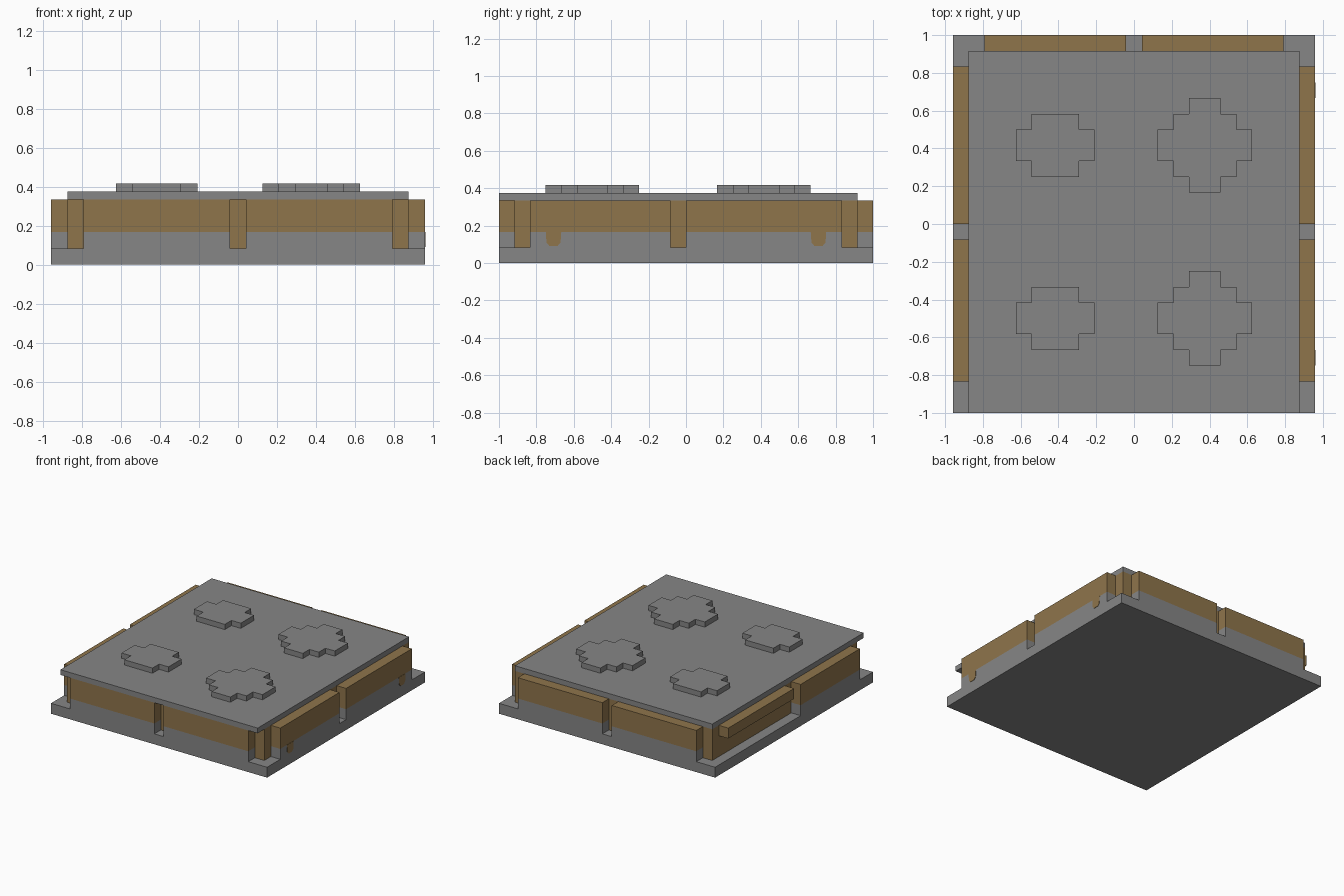
import bpy, bmesh

if "Cube" in bpy.data.objects:
    bpy.data.objects.remove(bpy.data.objects["Cube"])

U = 1 / 12  # one grid step of the model


def material(name, rgb):
    m = bpy.data.materials.new(name)
    m.diffuse_color = (*rgb, 1)
    m.use_nodes = True
    m.node_tree.nodes["Principled BSDF"].inputs["Base Color"].default_value = m.diffuse_color
    return m


GREY = material("stone grey", (0.238, 0.238, 0.238))
BROWN = material("earth brown", (0.275, 0.178, 0.071))


def finish(name, bm, mats):
    bmesh.ops.recalc_face_normals(bm, faces=bm.faces)
    me = bpy.data.meshes.new(name)
    bm.to_mesh(me)
    bm.free()
    for m in mats:
        me.materials.append(m)
    ob = bpy.data.objects.new(name, me)
    bpy.context.collection.objects.link(ob)
    return ob


def box(name, x, y, z, mats, split=None):
    """Box from ranges in grid steps; below 'split' it takes the second material."""
    bm = bmesh.new()
    bmesh.ops.create_cube(bm, size=1)
    for v in bm.verts:
        v.co = [(r[0] if c < 0 else r[1]) * U for c, r in zip(v.co, (x, y, z))]
    if split is not None:
        bmesh.ops.bisect_plane(bm, geom=bm.verts[:] + bm.edges[:] + bm.faces[:],
                               plane_co=(0, 0, split * U), plane_no=(0, 0, 1))
        for f in bm.faces:
            f.material_index = int(f.calc_center_median().z < split * U)
    return finish(name, bm, mats)


def prism(name, points, offset, mat):
    """Extrude a flat outline (3D points in grid steps) by an offset."""
    bm = bmesh.new()
    f = bm.faces.new([bm.verts.new([c * U for c in p]) for p in points])
    ext = bmesh.ops.extrude_face_region(bm, geom=[f], use_keep_orig=True)
    moved = [g for g in ext["geom"] if isinstance(g, bmesh.types.BMVert)]
    bmesh.ops.translate(bm, verts=moved, vec=[c * U for c in offset])
    return finish(name, bm, [mat])


# Base slab, inner core and top plate
box("base_slab", (-11.5, 11.5), (-12, 12), (0, 1), [GREY])
box("inner_core", (-10.5, 10.5), (-11, 11), (1, 4), [BROWN])
box("top_plate", (-10.5, 10.5), (-12, 11), (4, 4.5), [GREY])

# Wall panels: brown above, grey below
two_tone = [BROWN, GREY]
for side, y in (("front", (-12, -11)), ("back", (11, 12))):
    for end, x in (("left", (-9.5, -0.5)), ("right", (0.5, 9.5))):
        box(f"{side}_panel_{end}", x, y, (1, 4), two_tone, 2)
for side, x in (("left", (-11.5, -10.5)), ("right", (10.5, 11.5))):
    box(f"{side}_panel_front", x, (-10, -1), (1, 4), two_tone, 2)
box("right_panel_back", (10.5, 11.5), (0, 10), (1, 4), two_tone, 2)
box("left_ledge_back", (-11.5, -10.5), (0, 10), (3, 4), [BROWN])

# Painted drips on the right panels
for name, y in (("drip_front", -8.5), ("drip_back", 8.5)):
    profile = [(-0.5, 2), (-0.45, 1.3), (-0.25, 1.08), (0.25, 1.08), (0.45, 1.3), (0.5, 2)]
    prism(name, [(11.5, y + a, z) for a, z in profile], (0.03, 0, 0), BROWN)


# Stepped discs on the top plate
def stepped_outline(cx, cy, steps):
    quarter = []
    for i, (hx, hy) in enumerate(steps):
        quarter.append((hx, hy))
        if i + 1 < len(steps):
            quarter.append((steps[i + 1][0], hy))
    pts = []
    for sx, sy in ((1, 1), (-1, 1), (-1, -1), (1, -1)):
        q = quarter if sx * sy > 0 else quarter[::-1]
        pts += [(cx + sx * a, cy + sy * b, 4.5) for a, b in q]
    return pts


for row, cy in (("front", -6), ("back", 5)):
    prism(f"small_disc_{row}", stepped_outline(-5, cy, [(2.5, 1), (1.5, 2)]), (0, 0, 0.5), GREY)
    prism(f"large_disc_{row}", stepped_outline(4.5, cy, [(3, 1), (2, 2), (1, 3)]), (0, 0, 0.5), GREY)
